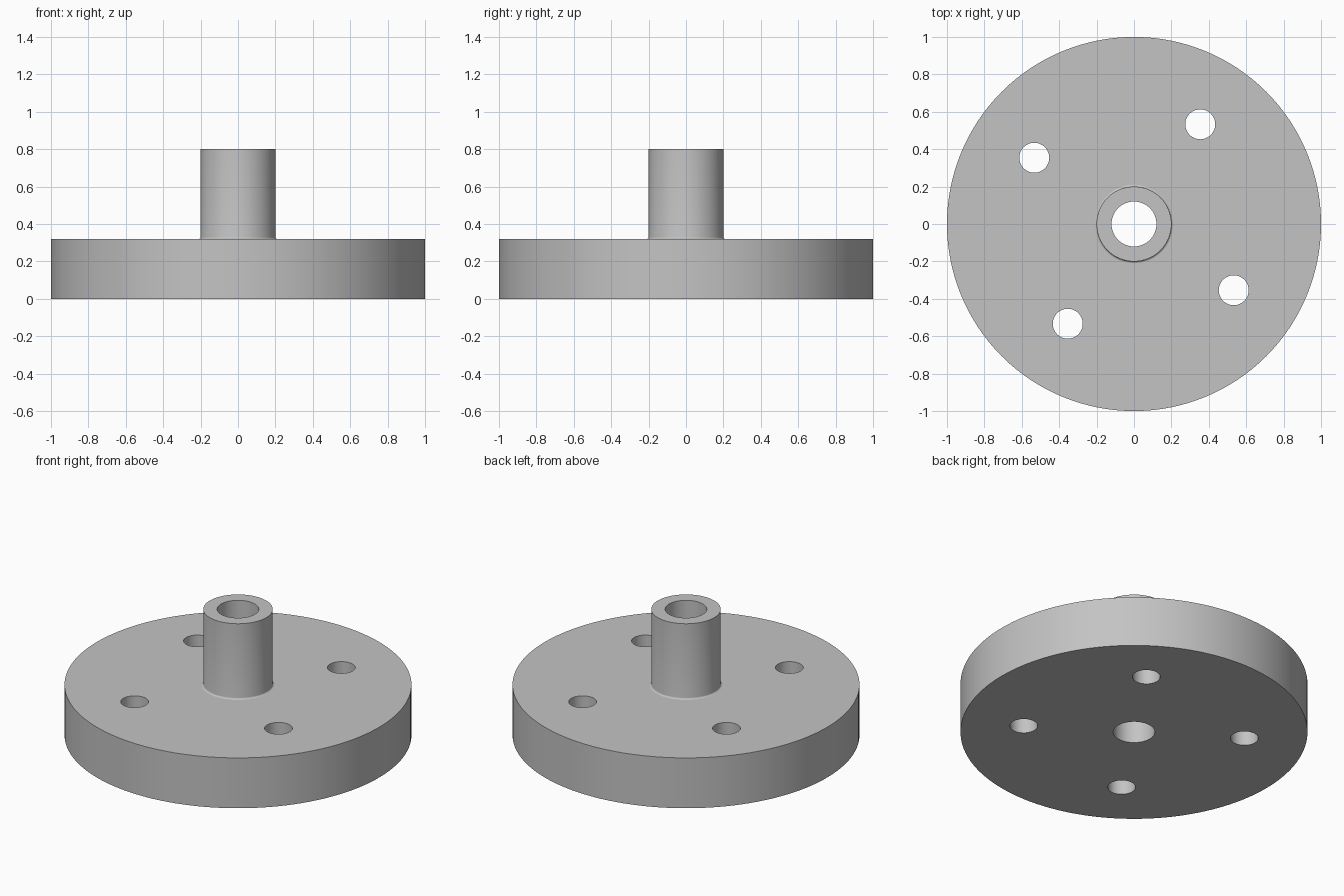
import bpy, bmesh
from math import cos, sin, pi, radians
from mathutils import Matrix

default = bpy.data.objects.get("Cube")
if default:
    bpy.data.objects.remove(default, do_unlink=True)

SEGMENTS = 128
FLANGE_R, FLANGE_H = 1.0, 0.32
HUB_R, HUB_TOP, BORE_R = 0.2, 0.8, 0.12
FILLET = 0.01
BOLT_CIRCLE, BOLT_R, BOLT_TURN = 0.64, 0.08, radians(56.4)

# Plain grey metal
metal = bpy.data.materials.new("grey_metal")
metal.use_nodes = True
grey = (0.55, 0.55, 0.55, 1)
metal.diffuse_color = grey
metal.node_tree.nodes["Principled BSDF"].inputs["Base Color"].default_value = grey


def make_object(name, bm):
    bmesh.ops.recalc_face_normals(bm, faces=bm.faces)
    mesh = bpy.data.meshes.new(name)
    bm.to_mesh(mesh)
    bm.free()
    mesh.materials.append(metal)
    obj = bpy.data.objects.new(name, mesh)
    bpy.context.collection.objects.link(obj)
    return obj


# Flange and hub: one closed profile turned about z, with a small root fillet
profile = [(BORE_R, 0), (FLANGE_R, 0), (FLANGE_R, FLANGE_H)]
for i in range(5):
    a = pi / 2 * i / 4
    profile.append((HUB_R + FILLET * (1 - sin(a)), FLANGE_H + FILLET * (1 - cos(a))))
profile += [(HUB_R, HUB_TOP), (BORE_R, HUB_TOP)]

bm = bmesh.new()
verts = [bm.verts.new((r, 0, z)) for r, z in profile]
edges = [bm.edges.new((v, verts[i - 1])) for i, v in enumerate(verts)]
bmesh.ops.spin(bm, geom=verts + edges, cent=(0, 0, 0), axis=(0, 0, 1),
               angle=2 * pi, steps=SEGMENTS, use_duplicate=False)
bmesh.ops.remove_doubles(bm, verts=bm.verts, dist=0.0001)
flange = make_object("flanged_hub", bm)

# Four bolt holes cut through the flange
bm = bmesh.new()
for i in range(4):
    a = BOLT_TURN + i * pi / 2
    place = Matrix.Translation((BOLT_CIRCLE * cos(a), BOLT_CIRCLE * sin(a), FLANGE_H / 2))
    bmesh.ops.create_cone(bm, cap_ends=True, segments=48, radius1=BOLT_R,
                          radius2=BOLT_R, depth=FLANGE_H * 2, matrix=place)
cutter = make_object("bolt_hole_cutter", bm)
cutter.hide_render = True

cut = flange.modifiers.new("bolt_holes", "BOOLEAN")
cut.operation = "DIFFERENCE"
cut.solver = "EXACT"
cut.object = cutter
bpy.context.view_layer.objects.active = flange
flange.select_set(True)
bpy.ops.object.modifier_apply(modifier=cut.name)
bpy.data.objects.remove(cutter, do_unlink=True)

# Round walls are smooth, level faces stay flat
for face in flange.data.polygons:
    face.use_smooth = abs(face.normal.z) < 0.999
